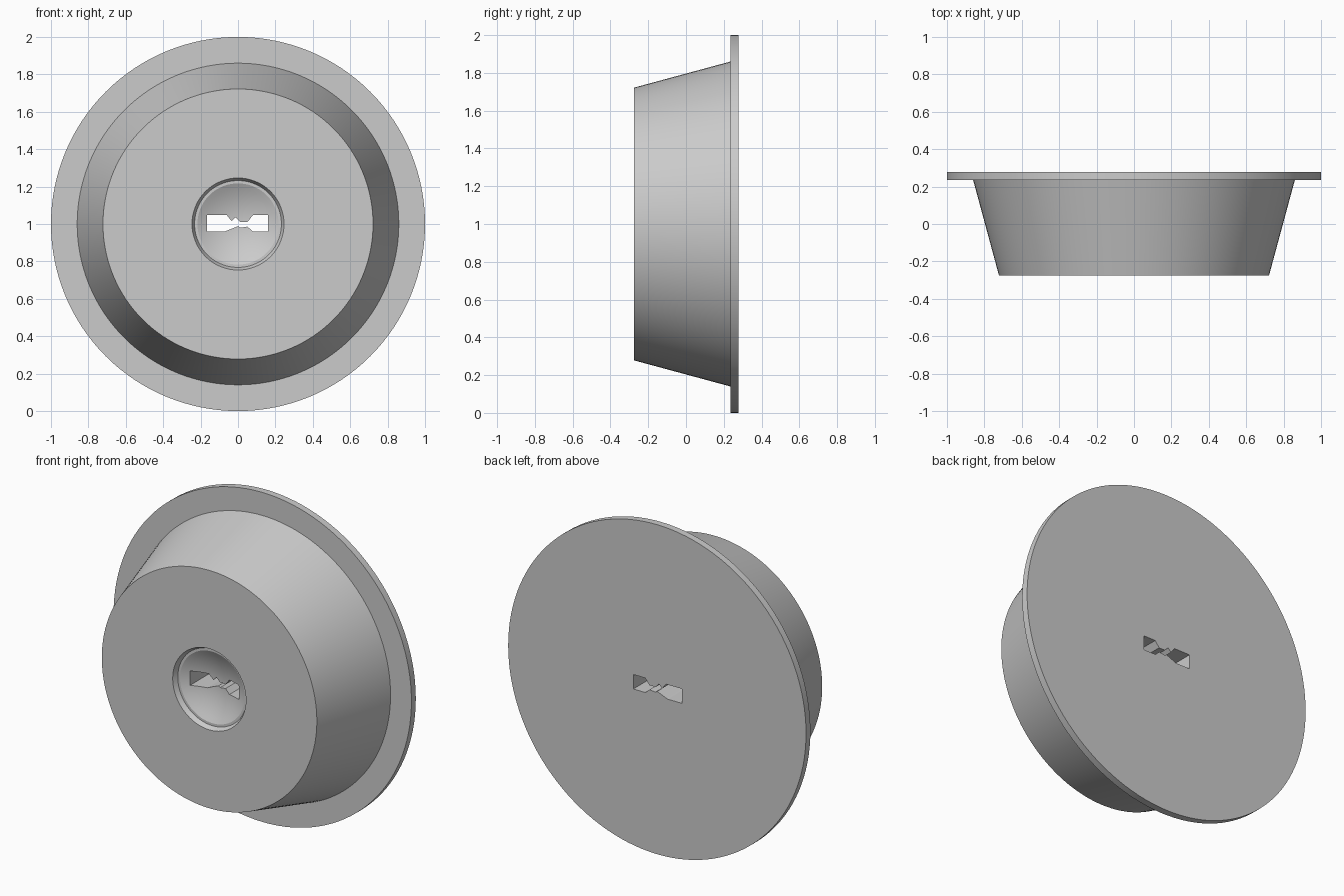
import bpy, bmesh, math
from mathutils import Vector

if "Cube" in bpy.data.objects:
    bpy.data.objects.remove(bpy.data.objects["Cube"])

SIDES = 128
CENTRE = Vector((0, 0, 1))

grey = bpy.data.materials.new("grey metal")
grey.diffuse_color = (0.6, 0.6, 0.6, 1)
grey.use_nodes = True
grey.node_tree.nodes["Principled BSDF"].inputs["Base Color"].default_value = grey.diffuse_color


def add_object(name, bm):
    bmesh.ops.recalc_face_normals(bm, faces=bm.faces[:])
    mesh = bpy.data.meshes.new(name)
    bm.to_mesh(mesh)
    bm.free()
    mesh.materials.append(grey)
    obj = bpy.data.objects.new(name, mesh)
    bpy.context.collection.objects.link(obj)
    return obj


def lathe(name, profile):
    """Turn (radius, y) points around the front-to-back axis."""
    bm = bmesh.new()
    verts = [bm.verts.new((r, y, 1)) for r, y in profile]
    edges = [bm.edges.new(pair) for pair in zip(verts, verts[1:])]
    bmesh.ops.spin(bm, geom=verts + edges, cent=CENTRE, axis=(0, 1, 0),
                   angle=math.tau, steps=SIDES)
    bmesh.ops.remove_doubles(bm, verts=bm.verts[:], dist=1e-4)
    return add_object(name, bm)


# Tapered body with back flange, stepped rim and concave key bowl
bowl = []
for i in range(9):
    r = 0.217 * i / 8
    bowl.append((r, -0.187 - 1.25 * r * r))
profile = bowl + [(0.232, -0.246), (0.246, -0.275), (0.722, -0.275),
                  (0.86, 0.235), (1.0, 0.235), (1.0, 0.277), (0, 0.277)]
body = lathe("lock_cylinder", profile)

# Keyway outline, cut right through the body
outline = [(-0.166, 1.048), (-0.06, 1.048), (-0.034, 1.015), (-0.012, 1.036),
           (0.01, 1.012), (0.052, 1.012), (0.08, 1.048), (0.16, 1.048),
           (0.16, 0.96), (0.08, 0.96), (0.05, 0.986), (0.012, 0.98),
           (0.0, 0.988), (-0.07, 0.96), (-0.166, 0.96)]
bm = bmesh.new()
face = bm.faces.new([bm.verts.new((x, -0.5, z)) for x, z in outline])
ext = bmesh.ops.extrude_face_region(bm, geom=[face])
bmesh.ops.translate(bm, vec=(0, 1, 0),
                    verts=[g for g in ext["geom"] if isinstance(g, bmesh.types.BMVert)])
cutter = add_object("keyway_cutter", bm)
cutter.hide_render = True

cut = body.modifiers.new("keyway", "BOOLEAN")
cut.operation = "DIFFERENCE"
cut.solver = "EXACT"
cut.object = cutter
bpy.context.view_layer.objects.active = body
body.select_set(True)
bpy.ops.object.modifier_apply(modifier=cut.name)
bpy.data.objects.remove(cutter)

bpy.ops.object.shade_smooth_by_angle(angle=math.radians(25))
